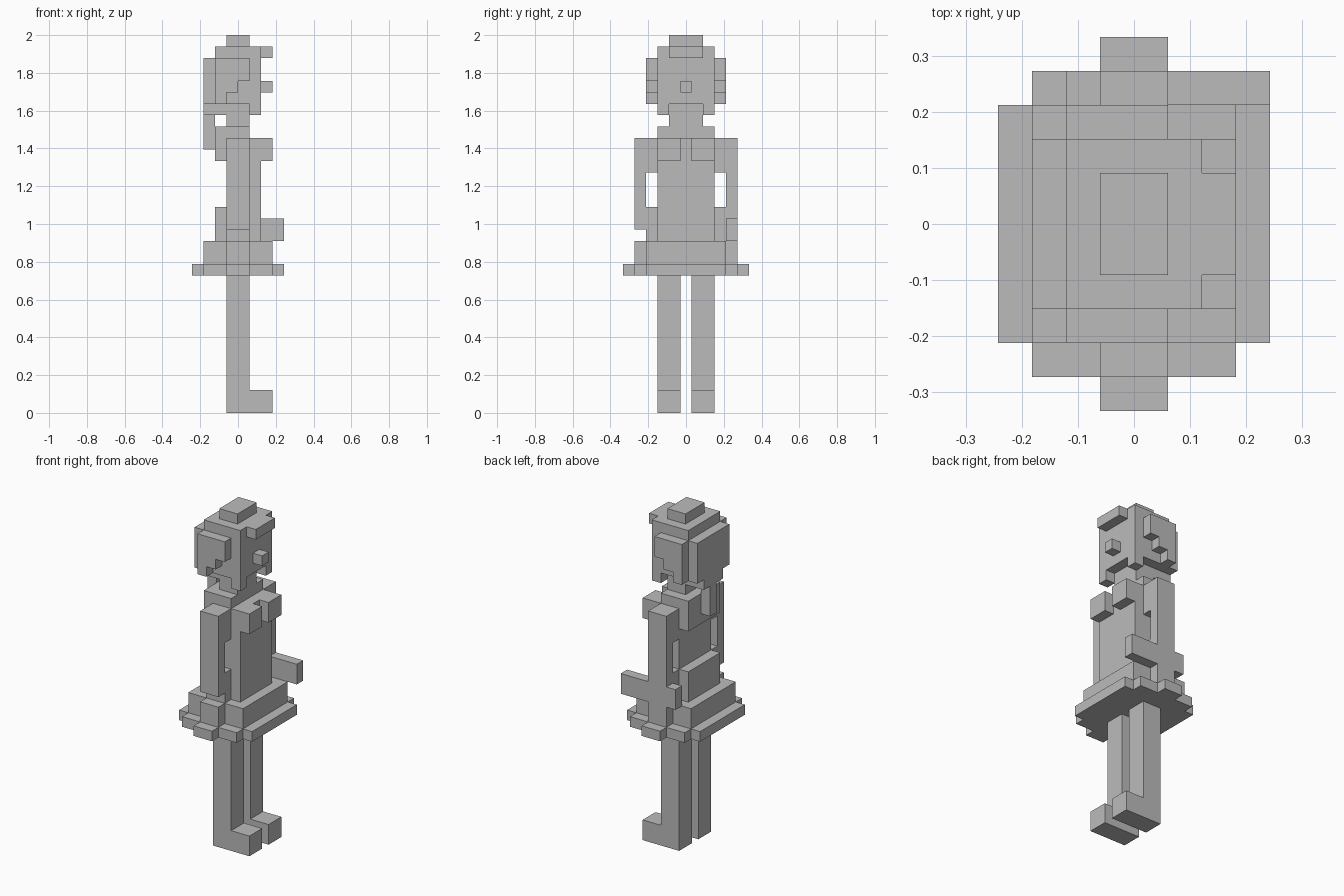
import bpy, bmesh
from mathutils import Vector

if "Cube" in bpy.data.objects:
    bpy.data.objects.remove(bpy.data.objects["Cube"], do_unlink=True)

U = 2 / 33  # one block of the block grid

grey = bpy.data.materials.new("plain grey")
grey.use_nodes = True
GREY = (0.5, 0.5, 0.5, 1)
grey.diffuse_color = GREY
grey.node_tree.nodes["Principled BSDF"].inputs["Base Color"].default_value = GREY


def part(name, *boxes):
    """One object of blocks, each given as (x0, x1), (y0, y1), (z0, z1) in grid units."""
    bm = bmesh.new()
    for spans in boxes:
        size = Vector([b - a for a, b in spans])
        mid = Vector([(a + b) / 2 for a, b in spans])
        for v in bmesh.ops.create_cube(bm, size=1)["verts"]:
            v.co = (v.co * size + mid) * U
    mesh = bpy.data.meshes.new(name)
    bm.to_mesh(mesh)
    bm.free()
    mesh.materials.append(grey)
    obj = bpy.data.objects.new(name, mesh)
    bpy.context.collection.objects.link(obj)
    return obj


def wide(h):
    return (-h, h)


def side(s, a, b):
    return tuple(sorted((s * a, s * b)))


# Paired parts, mirrored across the y axis
for s, label in ((1, "far"), (-1, "near")):
    leg = side(s, .5, 2.5)
    part(label + "_leg", ((-1, 1), leg, (0, 12)))
    part(label + "_foot", ((1, 3), leg, (0, 2)))
    part(label + "_bust", ((1, 3), leg, (22, 24)))

    inner = side(s, 2.5, 3.5)
    part(label + "_shoulder", ((-1, 1), inner, (21, 24)))
    part(label + "_hip", ((-1, 1), inner, (15, 18)))

    # Side hair steps up towards the face
    part(label + "_side_hair", *[((i - 2, i - 1), inner, (27 + i, 31)) for i in range(3)])
    part(label + "_jaw_lock", ((1, 2), side(s, 1.5, 2.5), (26, 27)))

# Arms: one hangs, the other bends forward
part("hanging_arm", ((-1, 1), (-4.5, -3.5), (16, 24)))
part("bent_arm", ((-1, 1), (3.5, 4.5), (17, 24)))
part("forearm", ((-2, 4), (3.5, 4.5), (15, 17)))

# Skirt with a stepped rim
part("skirt", (wide(3), wide(3.5), (13, 15)), (wide(1), wide(4.5), (13, 15)))
part("skirt_rim", *[(wide(x), wide(y), (12, 13)) for x, y in ((4, 3.5), (3, 4.5), (1, 5.5))])

# Torso
part("torso", ((-1, 2), wide(2.5), (15, 22)), ((-1, 1), wide(2.5), (22, 24)),
     ((1, 2), wide(.5), (22, 24)))
part("bustle", ((-2, -1), wide(2.5), (15, 18)))
part("upper_back", ((-2, -1), wide(2.5), (22, 24)))
part("collar", ((-2, 1), wide(2.5), (24, 25)))
part("neck", ((-1, 1), wide(1.5), (25, 27)))

# Head, face and hair
part("head", (wide(2), wide(2.5), (27, 32)))
part("nose", ((2, 3), wide(.5), (28, 29)))
part("fringe", ((2, 3), wide(1.5), (31, 32)))
part("crown", (wide(1), wide(1.5), (32, 33)))
part("back_hair", ((-3, -2), wide(2.5), (27, 31)), ((-3, -1), wide(1.5), (26, 27)))
part("hair_tail", ((-3, -2), wide(.5), (23, 26)))
